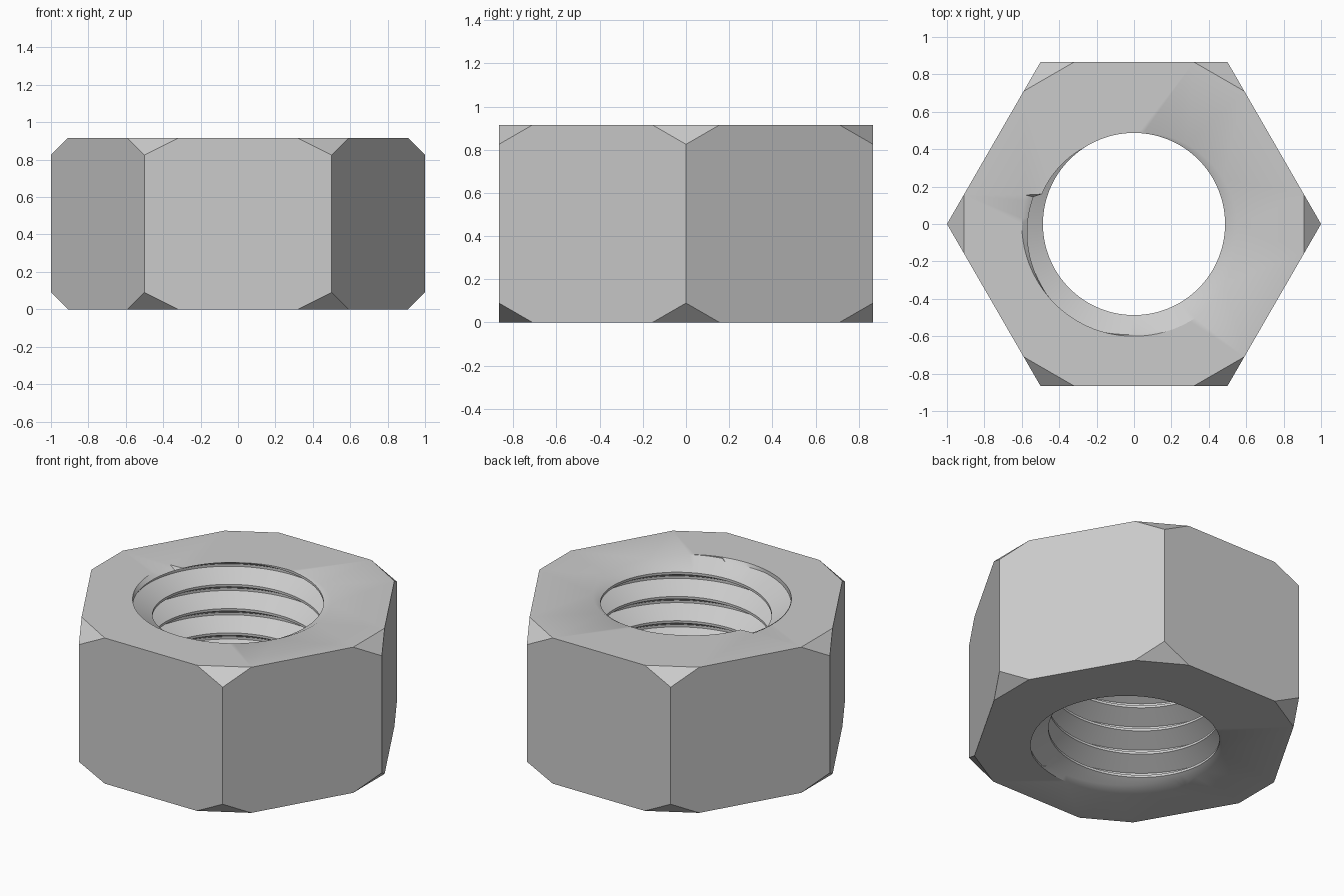
import bpy
import bmesh
import math
from mathutils import Vector

cube = bpy.data.objects.get("Cube")
if cube:
    bpy.data.objects.remove(cube, do_unlink=True)

HEIGHT = 0.915
CUT = 0.09            # size of the corner chamfers
CREST, ROOT = 0.487, 0.6
TURNS = 6
PITCH = HEIGHT / TURNS
ROOT_ANGLE = math.radians(285)   # where the groove runs out of the top
STEPS = 120
DIP = 0.02            # depth of the worn lip at each end

steel = bpy.data.materials.new("steel_grey")
steel.use_nodes = True
steel.diffuse_color = (0.6, 0.6, 0.6, 1)
steel.node_tree.nodes["Principled BSDF"].inputs["Base Color"].default_value = (0.6, 0.6, 0.6, 1)

bm = bmesh.new()


def base_height(angle):
    """Height of the groove centre that leaves the top, at this angle."""
    return HEIGHT + PITCH * (angle - ROOT_ANGLE) / math.tau


def thread_radius(angle, z):
    u = (z - base_height(angle)) / PITCH
    d = abs(u - round(u))
    return ROOT + (CREST - ROOT) * min(max((d - 0.05) / 0.4, 0), 1)


def thread_column(angle):
    """Vertices of the thread from the bottom rim to the top rim."""
    deg = math.degrees(angle) % 360
    top_lip, bottom_lip = 165 < deg < 285, 200 < deg < 290
    low = DIP if bottom_lip else 0
    high = HEIGHT - DIP if top_lip else HEIGHT
    points = [(ROOT if bottom_lip else thread_radius(angle, 0), 0)]
    for k in range(-TURNS - 2, 3):
        for u in (-0.45, -0.05, 0.05, 0.45):
            z = min(max(base_height(angle) + PITCH * (k + u), low), high)
            points.append((thread_radius(angle, z), z))
    points.append((ROOT if top_lip else thread_radius(angle, HEIGHT), HEIGHT))
    return [bm.verts.new((r * math.cos(angle), r * math.sin(angle), z)) for r, z in points]


# Threaded bore
columns = [thread_column(math.tau * i / STEPS) for i in range(STEPS + 1)]
for a, b in zip(columns, columns[1:]):
    for j in range(len(a) - 1):
        bm.faces.new((a[j], a[j + 1], b[j + 1], b[j]))
bmesh.ops.remove_doubles(bm, verts=bm.verts[:], dist=1e-4)
rims = [e for e in bm.edges if e.is_boundary]

# Hexagonal outside with chamfered corners
corners = [Vector((math.cos(i * math.pi / 3), math.sin(i * math.pi / 3), 0)) for i in range(6)]


def ring(end_z, corner_z):
    """Corner vertices and the two chamfer vertices beside each corner."""
    result = []
    for i, c in enumerate(corners):
        up = Vector((0, 0, end_z))
        before = c.lerp(corners[i - 1], 2 * CUT) + up
        after = c.lerp(corners[(i + 1) % 6], 2 * CUT) + up
        mid = c + Vector((0, 0, corner_z))
        result.append([bm.verts.new(p) for p in (before, mid, after)])
    return result


bottom = ring(0, CUT)
top = ring(HEIGHT, HEIGHT - CUT)
for i in range(6):
    j = (i + 1) % 6
    bm.faces.new((bottom[i][1], bottom[i][2], bottom[j][0], bottom[j][1],
                  top[j][1], top[j][0], top[i][2], top[i][1]))
    bm.faces.new(top[i])
    bm.faces.new(bottom[i])

# Flat end faces between the outline and the bore
for z in (0, HEIGHT):
    loop = [e for e in bm.edges if e.is_boundary
            and all(abs(v.co.z - z) < 1e-4 for v in e.verts)]
    bmesh.ops.triangle_fill(bm, edges=loop, use_beauty=True, use_dissolve=False)

bmesh.ops.recalc_face_normals(bm, faces=bm.faces[:])
mesh = bpy.data.meshes.new("hex_nut")
bm.to_mesh(mesh)
bm.free()
mesh.materials.append(steel)
nut = bpy.data.objects.new("hex_nut", mesh)
bpy.context.collection.objects.link(nut)
bpy.ops.object.select_all(action='DESELECT')
nut.select_set(True)
bpy.context.view_layer.objects.active = nut
bpy.ops.object.shade_smooth_by_angle(angle=math.radians(30))
